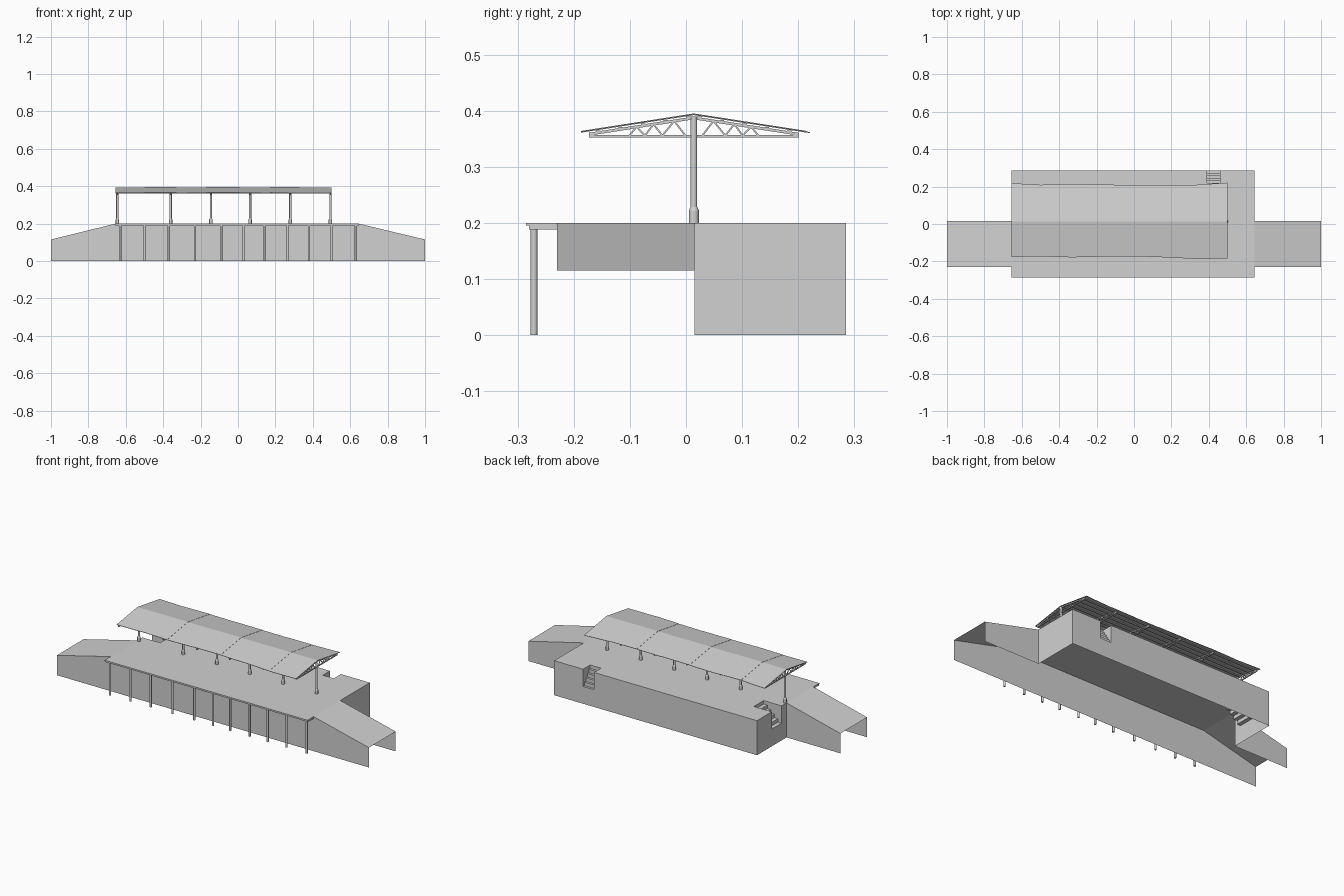
import bpy, bmesh, math, random
from mathutils import Vector, Matrix

random.seed(4)
cube = bpy.data.objects.get("Cube")
if cube:
    bpy.data.objects.remove(cube)

concrete = bpy.data.materials.new("pale_grey")
concrete.use_nodes = True
GREY = (0.64, 0.64, 0.64, 1)
concrete.diffuse_color = GREY
concrete.node_tree.nodes["Principled BSDF"].inputs["Base Color"].default_value = GREY


def finish(name, bm):
    bmesh.ops.remove_doubles(bm, verts=bm.verts, dist=0.00001)
    bmesh.ops.recalc_face_normals(bm, faces=bm.faces)
    mesh = bpy.data.meshes.new(name)
    bm.to_mesh(mesh)
    bm.free()
    mesh.materials.append(concrete)
    obj = bpy.data.objects.new(name, mesh)
    bpy.context.collection.objects.link(obj)
    return obj


def face(bm, pts):
    return bm.faces.new([bm.verts.new(p) for p in pts])


def box(bm, lo, hi):
    lo, hi = Vector(lo), Vector(hi)
    m = Matrix.Translation((lo + hi) / 2) @ Matrix.Diagonal((*(hi - lo), 1))
    bmesh.ops.create_cube(bm, size=1, matrix=m)


def bar(bm, x, a, b, thick, width):
    """Square bar between two (y, z) points in the plane of one truss."""
    a, b = Vector((x, *a)), Vector((x, *b))
    d = b - a
    rot = Matrix.Rotation(math.atan2(d.z, d.y), 4, 'X')
    m = Matrix.Translation((a + b) / 2) @ rot @ Matrix.Diagonal((width, d.length, thick, 1))
    bmesh.ops.create_cube(bm, size=1, matrix=m)


def cone(bm, x, y, z0, z1, r0, r1):
    bmesh.ops.create_cone(bm, cap_ends=True, segments=12, radius1=r0, radius2=r1,
                          depth=z1 - z0, matrix=Matrix.Translation((x, y, (z0 + z1) / 2)))


# Main levels of the platform
X0, X1 = -0.655, 0.645
FRONT, MID, BACK = -0.23, 0.015, 0.285
TOP, RAMP_END, STAIR_FOOT = 0.2, 0.115, 0.1
SX0, SX1, SY = 0.39, 0.46, 0.22        # rear stair opening
EY0, EY1, EX = 0.06, 0.15, -0.54       # end stair opening

# Hollow platform: deck with two stair openings, and its walls
bm = bmesh.new()
deck = [(X0, FRONT), (X1, FRONT), (X1, BACK), (SX1, BACK), (SX1, SY), (SX0, SY),
        (SX0, BACK), (X0, BACK), (X0, EY1), (EX, EY1), (EX, EY0), (X0, EY0)]
face(bm, [(x, y, TOP) for x, y in deck])
rear = [(X0, 0), (X1, 0), (X1, TOP), (SX1, TOP), (SX1, STAIR_FOOT),
        (SX0, STAIR_FOOT), (SX0, TOP), (X0, TOP)]
face(bm, [(x, BACK, z) for x, z in rear])
face(bm, [(X1, y, z) for y, z in [(MID, 0), (BACK, 0), (BACK, TOP), (MID, TOP)]])
end = [(MID, 0), (BACK, 0), (BACK, TOP), (EY1, TOP), (EY1, STAIR_FOOT),
       (EY0, STAIR_FOOT), (EY0, TOP), (MID, TOP)]
face(bm, [(X0, y, z) for y, z in end])
front = [(-1, 0), (1, 0), (1, RAMP_END), (X1, TOP), (X0, TOP), (-1, RAMP_END)]
face(bm, [(x, FRONT, z) for x, z in front])
finish("platform_shell", bm)

# Ramps at both ends, open underneath
for name, x, tip in (("right_ramp", X0, -1), ("left_ramp", X1, 1)):
    bm = bmesh.new()
    face(bm, [(x, FRONT, TOP), (x, MID, TOP), (tip, MID, RAMP_END), (tip, FRONT, RAMP_END)])
    face(bm, [(x, MID, 0), (tip, MID, 0), (tip, MID, RAMP_END), (x, MID, TOP)])
    finish(name, bm)


# Sunken stairs: u runs outward down the flight, w across it
def stairs(name, run, w0, w1, place, steps=5):
    bm = bmesh.new()
    d, r = run / steps, (TOP - STAIR_FOOT) / steps
    prof = [(0, TOP)]
    for i in range(steps):
        z = TOP - r * (i + 1)
        prof += [(d * i, z), (d * (i + 1), z)]
    for (u, z), (u2, z2) in zip(prof, prof[1:]):
        face(bm, [place(u, w0, z), place(u, w1, z), place(u2, w1, z2), place(u2, w0, z2)])
    for w in (w0, w1):
        face(bm, [place(u, w, z) for u, z in prof + [(run, TOP)]])
    finish(name, bm)


stairs("rear_stairs", BACK - SY, SX0, SX1, lambda u, w, z: (w, SY + u, z))
stairs("end_stairs", EX - X0, EY0, EY1, lambda u, w, z: (EX - u, w, z))

# Overhanging platform edge with its beam
bm = bmesh.new()
box(bm, (X0, -0.285, 0.195), (X1, FRONT, TOP))
box(bm, (X0, -0.28, 0.188), (X1, FRONT, 0.195))
finish("platform_edge", bm)

# Posts under the edge
bm = bmesh.new()
for x in (-0.63, -0.5, -0.37, -0.23, -0.09, 0.03, 0.14, 0.265, 0.38, 0.5, 0.63):
    cone(bm, x, -0.271, 0, 0.188, 0.006, 0.006)
finish("edge_posts", bm)

# Canopy columns with thick feet, and a truss on each
CY, RIDGE, SLOPE = 0.014, 0.393, 0.155
columns = (-0.645, -0.36, -0.145, 0.065, 0.28, 0.494)
bm = bmesh.new()
for x in columns:
    cone(bm, x, CY, TOP, 0.222, 0.009, 0.009)
    cone(bm, x, CY, 0.222, 0.228, 0.009, 0.006)
    cone(bm, x, CY, 0.226, RIDGE - 0.003, 0.006, 0.006)
finish("canopy_columns", bm)

bm = bmesh.new()
web = [(0.015, 0), (0.035, 1), (0.056, 0), (0.072, 1), (0.087, 0), (0.102, 1), (0.115, 0)]
for x in columns:
    bar(bm, x, (CY - 0.187, 0.3545), (CY + 0.187, 0.3545), 0.005, 0.006)
    for s in (-1, 1):
        under = lambda t: RIDGE - 0.006 - SLOPE * t
        bar(bm, x, (CY, under(0)), (CY + s * 0.187, under(0.187)), 0.005, 0.006)
        pts = [(CY + s * t, under(t) if up else 0.3555) for t, up in web]
        for a, b in zip(pts, pts[1:]):
            bar(bm, x, a, b, 0.003, 0.004)
finish("canopy_trusses", bm)

# Purlins along the canopy
bm = bmesh.new()
for s in (-1, 1):
    for t in (0.01, 0.05, 0.09, 0.13, 0.17):
        y, z = CY + s * t, RIDGE - 0.003 - SLOPE * t
        box(bm, (-0.65, y - 0.004, z - 0.003), (0.498, y + 0.004, z + 0.001))
finish("canopy_purlins", bm)

# Roof sheets with slightly uneven eaves
bm = bmesh.new()
seams = [-0.655, -0.5, -0.33, -0.17, 0.01, 0.17, 0.33, 0.5]
for s in (-1, 1):
    reach = [0.194 + random.uniform(-0.008, 0.008) + (0.006 if s > 0 else 0) for _ in seams]
    for i in range(len(seams) - 1):
        lift = 0.001 * (i % 2)
        quad = [(seams[i], 0), (seams[i + 1], 0), (seams[i + 1], reach[i + 1]), (seams[i], reach[i])]
        rings = []
        for drop in (0, 0.002):
            rings.append([bm.verts.new((x, CY + s * t, RIDGE + 0.001 + lift - drop - SLOPE * t))
                          for x, t in quad])
        bm.faces.new(rings[0])
        bm.faces.new(rings[1][::-1])
        for k in range(4):
            j = (k + 1) % 4
            bm.faces.new((rings[0][k], rings[0][j], rings[1][j], rings[1][k]))
finish("canopy_roof", bm)

# Round parts shaded smooth with sharp rims
for name in ("edge_posts", "canopy_columns"):
    bpy.ops.object.select_all(action='DESELECT')
    obj = bpy.data.objects[name]
    obj.select_set(True)
    bpy.context.view_layer.objects.active = obj
    bpy.ops.object.shade_smooth_by_angle(angle=math.radians(35))
